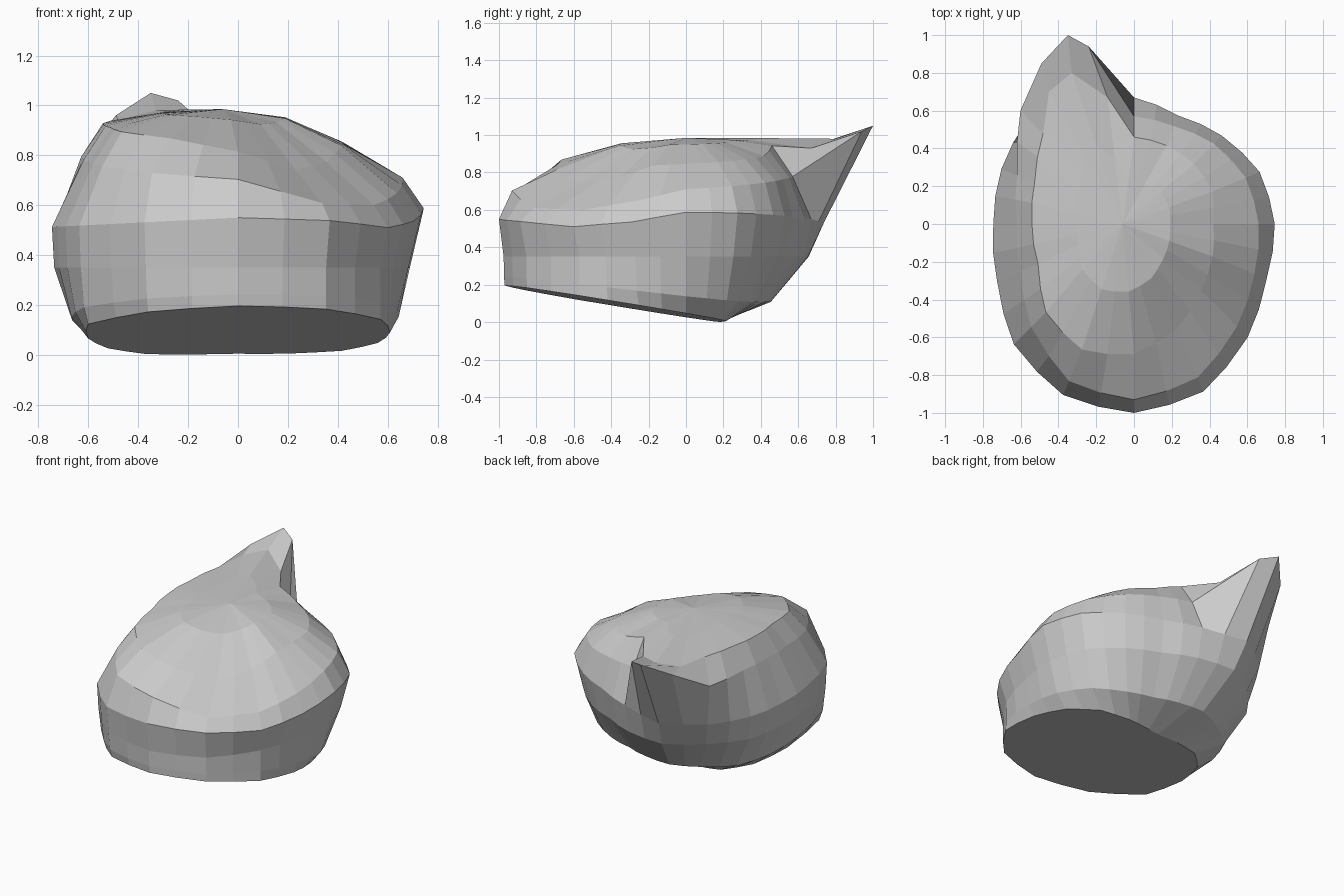
import bpy
import bmesh
import math

if "Cube" in bpy.data.objects:
    bpy.data.objects.remove(bpy.data.objects["Cube"])

SIDES = 16          # control directions, counter-clockwise from +x


def ring(radii, plane, offsets={}, fixed={}):
    """Outline on a tilted plane, with a slightly bulged midpoint per side."""
    ctrl = []
    for i, r in enumerate(radii):
        a = math.tau * i / SIDES
        ctrl.append((r * math.cos(a), r * math.sin(a), offsets.get(i, 0)))
    pts = []
    for i, p in enumerate(ctrl):
        q = ctrl[(i + 1) % SIDES]
        mid = [(a + b) / 2 * s for a, b, s in zip(p, q, (1.015, 1.015, 1))]
        pts += [p, mid]
    base, sx, sy = plane
    pts = [(x, y, base + sx * x + sy * y + dz) for x, y, dz in pts]
    for i, p in fixed.items():
        pts[i] = p
    return pts


def blend(low, high, across, up):
    """Ring between two others."""
    return [(a[0] + (b[0] - a[0]) * across, a[1] + (b[1] - a[1]) * across,
             a[2] + (b[2] - a[2]) * up) for a, b in zip(low, high)]


def wall_radius(i, r):
    """The wall leans in below the belt, most of all on the right and under the horn."""
    a = math.tau * i / SIDES
    r *= .955 - .03 * math.cos(a) - .02 * math.sin(a)
    return min(r, .71) if i in (5, 6) else r


# Flat tilted underside
under = ring([.56, .45, .30, .22, .19, .20, .27, .40, .52, .65, .85, .94, .97, .92, .81, .66],
             (.036, .02, -.165))
# Widest belt and the wall under it
belt_r = [.745, .72, .66, .62, .67, .80, .79, .76, .745, .785, .90, .98, 1, .96, .85, .76]
belt = ring(belt_r, (.55, .05, 0), {13: -.03, 14: -.07, 15: -.05}, {9: (-.15, .71, .54)})
wall = ring([wall_radius(i, r) for i, r in enumerate(belt_r)], (.35, 0, 0))
edge = blend(under, wall, .57, .3)
# Shoulder, running out into the horn tip
shoulder = ring([.66, .64, .60, .56, .57, 1.06, .85, .67, .62, .65, .77, .90, .93, .88, .77, .69],
                (.75, -.06, .05), {13: -.08, 14: -.09, 15: -.05},
                {9: (-.24, .94, 1.02), 10: (-.35, 1, 1.05), 11: (-.49, .85, .96)})
# Upper slope and horn ridge
slope = ring([.42, .45, .45, .45, .46, .82, .68, .57, .54, .55, .66, .72, .69, .60, .50, .45],
             (.88, -.08, .05), {4: .04, 12: -.03, 13: -.09, 14: -.06},
             {9: (-.14, .67, .93), 10: (-.33, .8, .98), 11: (-.45, .7, .95)})
# Crown
PEAK = (-.06, 0, .985)
crown = blend(slope, [PEAK] * len(slope), .48, .75)

bm = bmesh.new()
loops = [[bm.verts.new(p) for p in r] for r in (under, edge, wall, belt, shoulder, slope, crown)]
n = SIDES * 2

# Side facets
for low, high in zip(loops, loops[1:]):
    for i in range(n):
        j = (i + 1) % n
        bm.faces.new((low[i], low[j], high[j], high[i]))

# Underside and crown caps
bm.faces.new(list(reversed(loops[0])))
peak = bm.verts.new(PEAK)
for i in range(n):
    bm.faces.new((loops[-1][i], loops[-1][(i + 1) % n], peak))

bmesh.ops.recalc_face_normals(bm, faces=bm.faces)
mesh = bpy.data.meshes.new("boulder")
bm.to_mesh(mesh)
bm.free()

stone = bpy.data.materials.new("grey stone")
stone.diffuse_color = (.6, .6, .6, 1)
stone.use_nodes = True
stone.node_tree.nodes["Principled BSDF"].inputs["Base Color"].default_value = stone.diffuse_color
mesh.materials.append(stone)
boulder = bpy.data.objects.new("boulder", mesh)
bpy.context.collection.objects.link(boulder)
